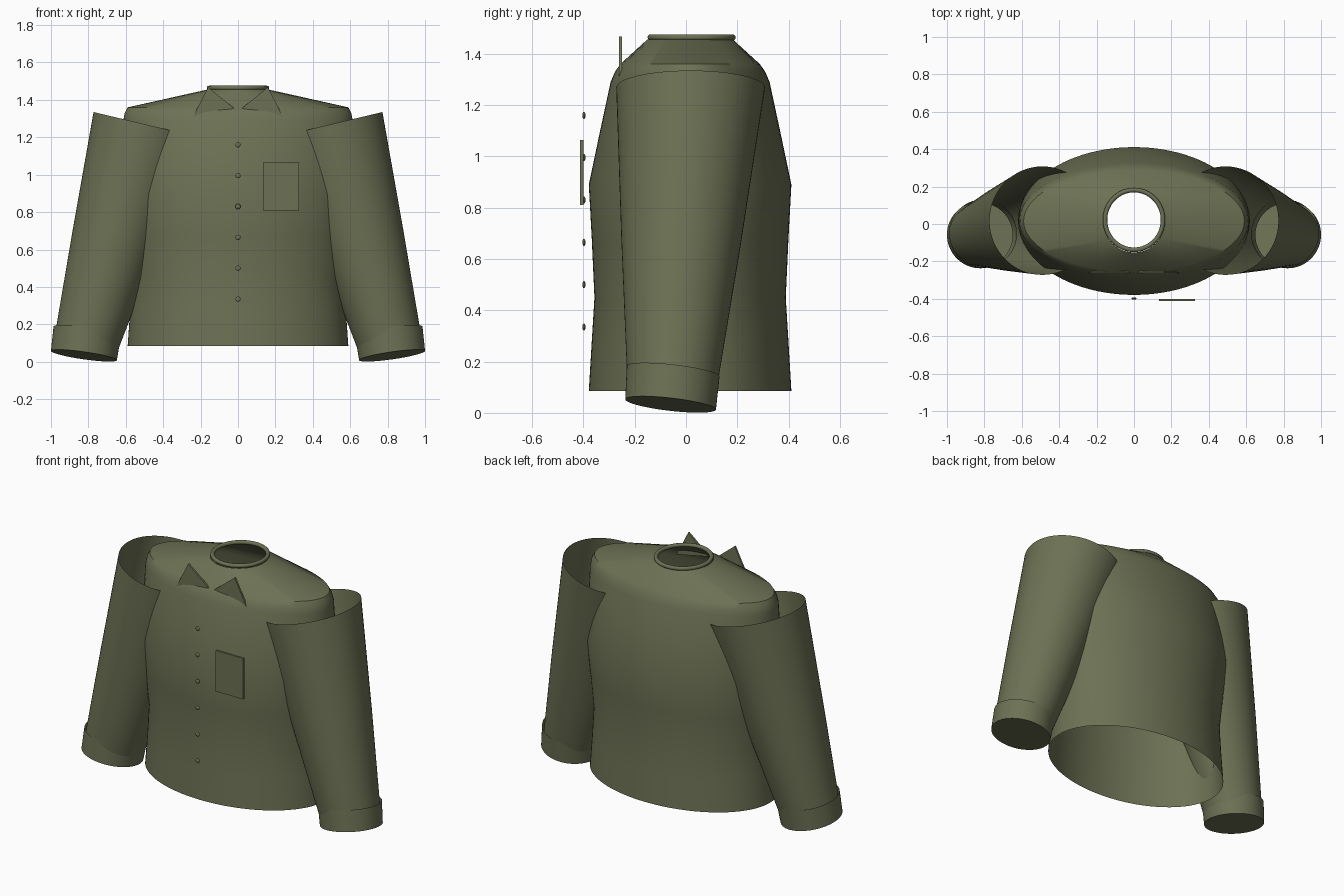
import bpy, bmesh, math
from mathutils import Vector

if "Cube" in bpy.data.objects:
    bpy.data.objects.remove(bpy.data.objects["Cube"], do_unlink=True)

OLIVE = (0.15, 0.165, 0.088, 1)
cloth = bpy.data.materials.new("olive cloth")
cloth.use_nodes = True
cloth.diffuse_color = OLIVE
bsdf = next(n for n in cloth.node_tree.nodes if n.type == 'BSDF_PRINCIPLED')
bsdf.inputs["Base Color"].default_value = OLIVE
bsdf.inputs["Roughness"].default_value = 0.8


def finish(name, bm, smooth=True):
    bmesh.ops.recalc_face_normals(bm, faces=bm.faces[:])
    mesh = bpy.data.meshes.new(name)
    bm.to_mesh(mesh)
    bm.free()
    mesh.materials.append(cloth)
    obj = bpy.data.objects.new(name, mesh)
    bpy.context.collection.objects.link(obj)
    if smooth:
        bpy.ops.object.select_all(action='DESELECT')
        obj.select_set(True)
        bpy.context.view_layer.objects.active = obj
        bpy.ops.object.shade_smooth_by_angle(angle=math.radians(40))
    return obj


def loft(name, rings, segments=64, closed=False, cap_start=False):
    """Skin rings of (centre, x radius, y radius, x slope, y slope)."""
    bm = bmesh.new()
    loops = []
    for centre, rx, ry, sx, sy in rings:
        u = Vector((1, 0, sx)).normalized()
        v = Vector((-sx, -sy, 1)).normalized().cross(u)
        angles = [2 * math.pi * i / segments for i in range(segments)]
        loops.append([bm.verts.new(Vector(centre) + u * rx * math.cos(a)
                                   + v * ry * math.sin(a)) for a in angles])
    pairs = list(zip(loops, loops[1:]))
    if closed:
        pairs.append((loops[-1], loops[0]))
    for low, high in pairs:
        for i in range(segments):
            j = (i + 1) % segments
            bm.faces.new((low[i], low[j], high[j], high[i]))
    if cap_start:
        bm.faces.new(loops[0])
    return finish(name, bm)


def plate(name, outline, y_front, y_back):
    """Extrude an x/z outline into a thin plate."""
    bm = bmesh.new()
    face = bm.faces.new([bm.verts.new((x, y_front, z)) for x, z in outline])
    new = bmesh.ops.extrude_face_region(bm, geom=[face])["geom"]
    bmesh.ops.translate(bm, vec=(0, y_back - y_front, 0),
                        verts=[g for g in new if isinstance(g, bmesh.types.BMVert)])
    return finish(name, bm, smooth=False)


# Torso shell, open at the hem and the neck: height, half width, half depth
torso = [(0.085, 0.59, 0.395), (0.27, 0.577, 0.384), (0.45, 0.568, 0.373),
         (0.67, 0.592, 0.383), (0.89, 0.62, 0.395), (1.09, 0.617, 0.353),
         (1.29, 0.613, 0.31), (1.33, 0.606, 0.293), (1.36, 0.59, 0.272),
         (1.455, 0.165, 0.168)]
loft("torso", [((0, 0.016, z), rx, ry, 0, 0) for z, rx, ry in torso], 96)

# Rolled neck band
band = []
for i in range(12):
    a = 2 * math.pi * i / 12
    r = 0.155 + 0.012 * math.cos(a)
    band.append(((0, 0.022, 1.464 + 0.012 * math.sin(a)), r, r * 1.03, 0, 0))
loft("neck_band", band, closed=True)

for side, label in ((1, "left"), (-1, "right")):
    # Tapered sleeve, open at the shoulder
    loft(label + "_sleeve", [
        ((side * 0.818, -0.057, 0.07), 0.171, 0.171, side * 0.16, -0.1),
        ((side * 0.657, -0.02, 0.655), 0.232, 0.232, side * 0.2, -0.05),
        ((side * 0.49, 0.018, 1.268), 0.29, 0.29, side * 0.2375, 0)])
    # Cuff closed at the wrist
    loft(label + "_cuff", [
        ((side * 0.824, -0.06, 0.033), 0.178, 0.178, side * 0.143, -0.114),
        ((side * 0.806, -0.05, 0.163), 0.182, 0.182, side * 0.143, -0.114)],
        cap_start=True)
    # Pointed collar flap
    plate(label + "_collar_flap",
          [(side * x, z) for x, z in ((0.16, 1.468), (0.24, 1.31), (0.02, 1.355))],
          -0.262, -0.25)

# Chest pocket
plate("chest_pocket", [(0.135, 0.81), (0.325, 0.81), (0.325, 1.065), (0.135, 1.065)],
      -0.413, -0.4)

# Front buttons
for i in range(6):
    bm = bmesh.new()
    bmesh.ops.create_uvsphere(bm, u_segments=16, v_segments=10, radius=0.014)
    bmesh.ops.scale(bm, vec=(1, 0.45, 1), verts=bm.verts[:])
    bmesh.ops.translate(bm, vec=(0, -0.398, 1.16 - 0.165 * i), verts=bm.verts[:])
    finish("button_%d" % (i + 1), bm)
